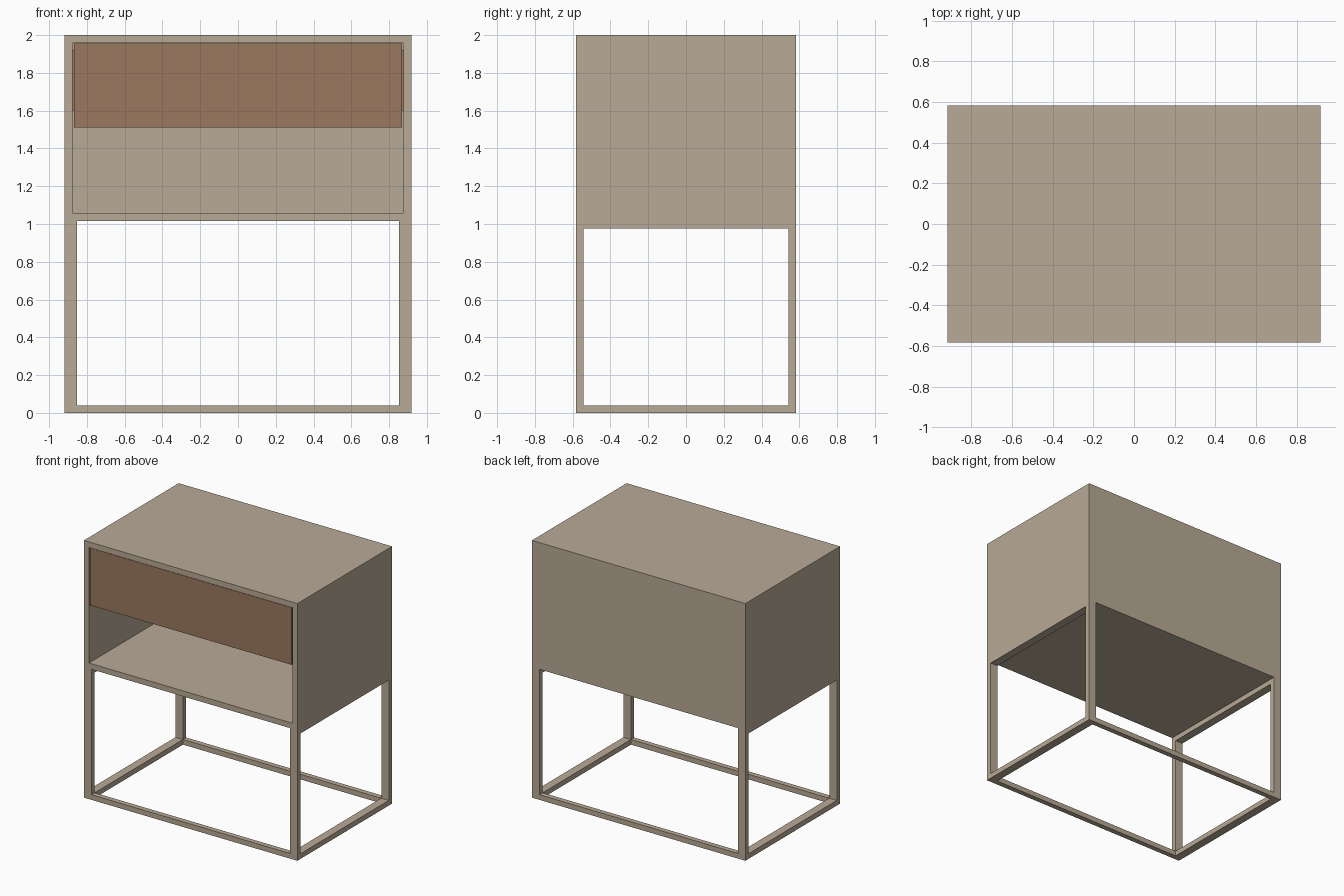
import bpy
import bmesh
from mathutils import Vector

cube = bpy.data.objects.get("Cube")
if cube:
    bpy.data.objects.remove(cube, do_unlink=True)


def material(name, rgb):
    m = bpy.data.materials.new(name)
    m.use_nodes = True
    color = (*rgb, 1.0)
    m.diffuse_color = color
    m.node_tree.nodes["Principled BSDF"].inputs["Base Color"].default_value = color
    return m


beige = material("beige lacquer", (0.479, 0.402, 0.305))
brown = material("brown wood", (0.328, 0.191, 0.114))


def box_mesh(lo, hi):
    """Return a bmesh box spanning two corners."""
    lo, hi = Vector(lo), Vector(hi)
    bm = bmesh.new()
    bmesh.ops.create_cube(bm, size=1)
    bmesh.ops.scale(bm, vec=hi - lo, verts=bm.verts)
    bmesh.ops.translate(bm, vec=(lo + hi) / 2, verts=bm.verts)
    return bm


def finish(name, bm, mat):
    mesh = bpy.data.meshes.new(name)
    bmesh.ops.recalc_face_normals(bm, faces=bm.faces)
    bm.to_mesh(mesh)
    bm.free()
    mesh.materials.append(mat)
    obj = bpy.data.objects.new(name, mesh)
    bpy.context.collection.objects.link(obj)
    return obj


def box(name, lo, hi, mat):
    return finish(name, box_mesh(lo, hi), mat)


def hollow(name, lo, hi, wall, direction, depth, mat):
    """Box hollowed out through the face that looks in the given direction."""
    bm = box_mesh(lo, hi)
    d = Vector(direction)
    bm.normal_update()
    face = max(bm.faces, key=lambda f: f.normal.dot(d))
    bmesh.ops.inset_region(bm, faces=[face], thickness=wall, use_even_offset=True)
    ext = bmesh.ops.extrude_discrete_faces(bm, faces=[face])
    bmesh.ops.translate(bm, vec=-d * depth, verts=ext["faces"][0].verts)
    return finish(name, bm, mat)


W, D, H = 0.918, 0.582, 2.0     # half width, half depth, height
CASE = 1.015                    # underside of the case
LEG_X, LEG_Y, RAIL = 0.065, 0.04, 0.04
WALL = 0.043

# Case, open at the front
hollow("case", (-W, -D, CASE), (W, D, H), WALL, (0, -1, 0), 2 * D - WALL, beige)

# Drawer front and the tray behind it
dx = 0.867
box("drawer_front", (-dx, -D, 1.51), (dx, -D + 0.04, 1.955), brown)
hollow("drawer_tray", (-W + WALL, -D + 0.04, 1.60), (W - WALL, D - WALL, 1.92),
       0.03, (0, 0, 1), 0.30, brown)

# Legs and side rails
for side, sx in (("left", 1), ("right", -1)):
    x0, x1 = sorted((sx * W, sx * (W - LEG_X)))
    for end, sy in (("front", -1), ("back", 1)):
        y0, y1 = sorted((sy * D, sy * (D - LEG_Y)))
        box(f"{end}_{side}_leg", (x0, y0, 0), (x1, y1, CASE), beige)
    for level, z in (("bottom", 0), ("top", CASE - RAIL)):
        box(f"{side}_{level}_rail", (x0, -D + LEG_Y, z),
            (x1, D - LEG_Y, z + RAIL), beige)

# Front and back floor rails
for end, sy in (("front", -1), ("back", 1)):
    y0, y1 = sorted((sy * D, sy * (D - LEG_Y)))
    box(f"{end}_bottom_rail", (-W + LEG_X, y0, 0), (W - LEG_X, y1, RAIL), beige)
